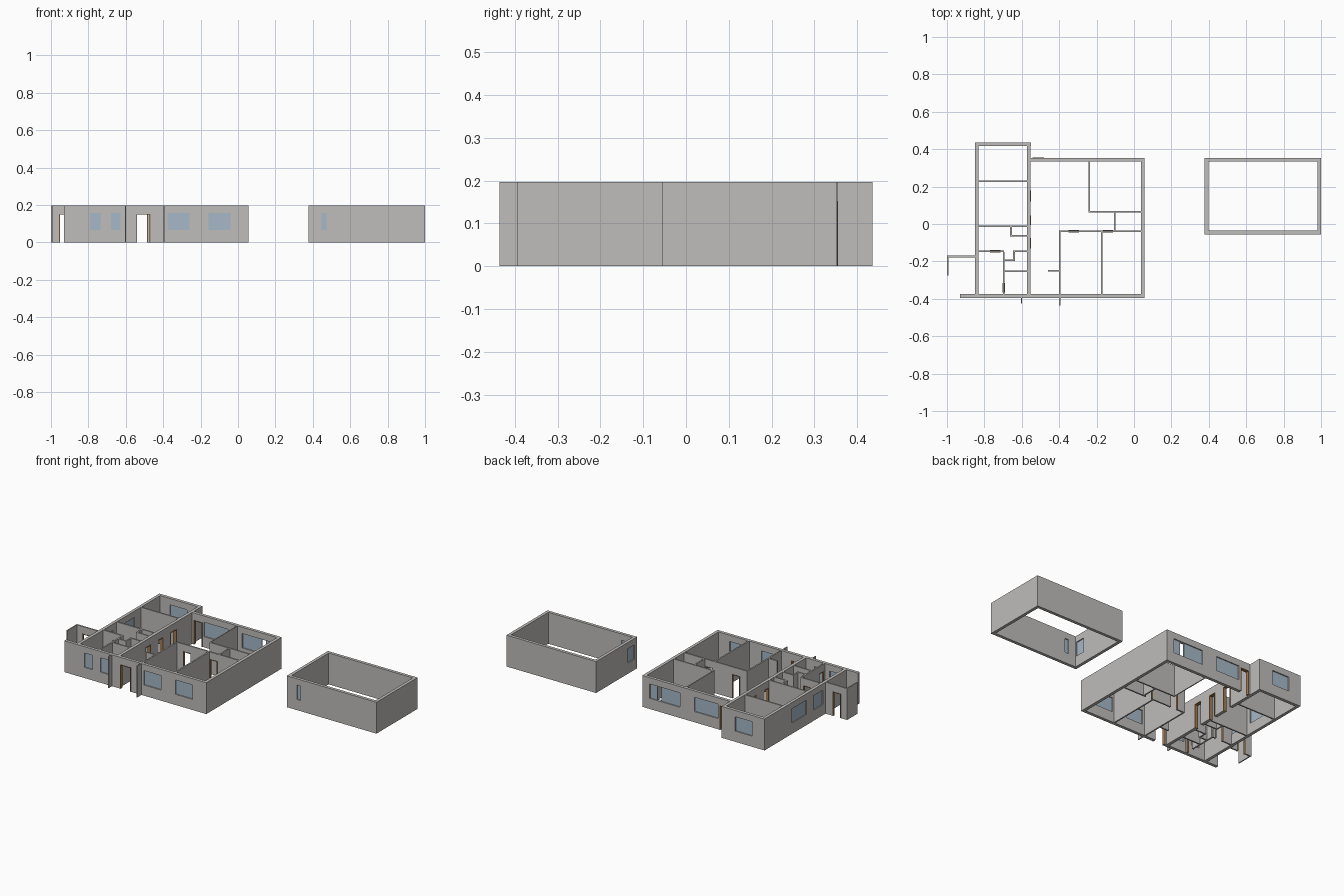
import bpy, bmesh
from mathutils import Vector

cube = bpy.data.objects.get("Cube")
if cube:
    bpy.data.objects.remove(cube, do_unlink=True)

HEIGHT = 0.197
DOOR_TOP = 0.152
SILL, HEAD = 0.067, 0.157
THICK, THIN = 0.019, 0.009


def material(name, rgb):
    mat = bpy.data.materials.new(name)
    mat.use_nodes = True
    mat.diffuse_color = (*rgb, 1)
    node = next(n for n in mat.node_tree.nodes if n.type == "BSDF_PRINCIPLED")
    node.inputs["Base Color"].default_value = (*rgb, 1)
    return mat


PLASTER = material("warm grey plaster", (0.52, 0.51, 0.495))
GLASS = material("pale blue glass", (0.38, 0.48, 0.57))
WOOD = material("brown wood", (0.36, 0.2, 0.09))


def finish(name, bm, mat):
    bmesh.ops.recalc_face_normals(bm, faces=bm.faces)
    mesh = bpy.data.meshes.new(name)
    bm.to_mesh(mesh)
    bm.free()
    mesh.materials.append(mat)
    bpy.context.collection.objects.link(bpy.data.objects.new(name, mesh))


def panel(name, mat, axis, at, start, end, low, high, depth, holes=()):
    """Upright slab along an axis, centred on at, with rectangular holes."""
    def place(u, z):
        near = at - depth / 2
        return (u, near, z) if axis == "x" else (near, u, z)

    us = sorted({start, end, *(v for h in holes for v in h[:2])})
    zs = sorted({low, high, *(v for h in holes for v in h[2:])})
    bm = bmesh.new()
    for u0, u1 in zip(us, us[1:]):
        for z0, z1 in zip(zs, zs[1:]):
            u, z = (u0 + u1) / 2, (z0 + z1) / 2
            if any(h[0] < u < h[1] and h[2] < z < h[3] for h in holes):
                continue
            corners = ((u0, z0), (u1, z0), (u1, z1), (u0, z1))
            bm.faces.new([bm.verts.new(place(*c)) for c in corners])
    bmesh.ops.remove_doubles(bm, verts=bm.verts, dist=1e-5)
    out = bmesh.ops.extrude_face_region(bm, geom=bm.faces[:], use_keep_orig=True)
    push = Vector((0, depth, 0) if axis == "x" else (depth, 0, 0))
    moved = [g for g in out["geom"] if isinstance(g, bmesh.types.BMVert)]
    bmesh.ops.translate(bm, verts=moved, vec=push)
    bmesh.ops.dissolve_limit(bm, angle_limit=0.01, verts=bm.verts, edges=bm.edges)
    finish(name, bm, mat)


def wall(name, axis, at, start, end, depth=THIN, windows=(), doors=()):
    """Wall with glazed windows and wood-lined doorways."""
    holes = [(a, b, SILL, HEAD) for a, b in windows]
    holes += [(a, b, 0, DOOR_TOP) for a, b in doors]
    panel(name, PLASTER, axis, at, start, end, 0, HEIGHT, depth, holes)
    for i, (a, b) in enumerate(windows, 1):
        panel(f"{name}_glass_{i}", GLASS, axis, at, a, b, SILL, HEAD, 0.006)
    for i, (a, b) in enumerate(doors, 1):
        opening = [(a + 0.004, b - 0.004, 0, DOOR_TOP - 0.004)]
        panel(f"{name}_door_frame_{i}", WOOD, axis, at, a, b, 0, DOOR_TOP,
              depth + 0.003, opening)


# House outer walls
wall("house_front_wall", "x", -0.385, -0.93, 0.056, THICK,
     windows=[(-0.79, -0.735), (-0.68, -0.628), (-0.377, -0.26), (-0.158, -0.04)],
     doors=[(-0.543, -0.468)])
wall("house_east_wall", "y", 0.0465, -0.3755, 0.335, THICK)
wall("wing_west_wall", "y", -0.841, -0.3755, 0.416, THICK,
     windows=[(-0.145, -0.05), (0.02, 0.163)])
wall("wing_inner_wall", "y", -0.562, -0.3755, 0.416, THICK,
     doors=[(-0.13, -0.075), (-0.005, 0.045), (0.12, 0.18)])
wall("wing_back_wall", "x", 0.426, -0.851, -0.552, 0.02,
     windows=[(-0.765, -0.647)])

# Rear wall: the wide window leaves a clear gap between its two panes
REAR_Y = 0.344
panel("house_back_wall", PLASTER, "x", REAR_Y, -0.5525, 0.056, 0, HEIGHT, THICK,
      [(-0.205, 0.005, SILL, HEAD), (-0.47, -0.305, SILL, HEAD),
       (-0.543, -0.482, 0, DOOR_TOP)])
for i, (a, b) in enumerate([(-0.205, -0.073), (-0.045, 0.005), (-0.47, -0.305)], 1):
    panel(f"house_back_glass_{i}", GLASS, "x", REAR_Y, a, b, SILL, HEAD, 0.006)
panel("house_back_door_frame", WOOD, "x", REAR_Y, -0.543, -0.482, 0, DOOR_TOP, 0.022,
      [(-0.539, -0.486, 0, DOOR_TOP - 0.004)])

# Side porch and entrance screens
wall("porch_wall", "x", -0.174, -1.0, -0.851, doors=[(-0.956, -0.9)])
wall("porch_screen", "y", -0.9965, -0.275, -0.178, 0.007)
wall("entrance_screen", "y", -0.602, -0.425, -0.394, 0.006)
wall("entrance_side_screen", "y", -0.397, -0.436, -0.394, 0.007)

# Rooms of the west wing
wall("rear_bedroom_wall", "x", 0.228, -0.832, -0.571)
wall("middle_bedroom_wall", "x", -0.012, -0.832, -0.571)
wall("cupboard_side", "y", -0.658, -0.064, -0.016)
wall("cupboard_front", "x", -0.063, -0.662, -0.571)
wall("utility_wall", "x", -0.146, -0.832, -0.695, doors=[(-0.77, -0.715)])
wall("utility_side_wall", "y", -0.697, -0.3755, -0.15, doors=[(-0.365, -0.315)])
wall("shower_back_wall", "x", -0.146, -0.646, -0.571)
wall("shower_side_wall", "y", -0.642, -0.198, -0.15)
wall("shower_front_wall", "x", -0.194, -0.693, -0.646)
wall("store_wall", "x", -0.253, -0.693, -0.571)

# Rooms of the main block
wall("living_room_wall", "y", -0.239, 0.063, 0.335, 0.006)
wall("kitchen_wall", "x", 0.065, -0.242, 0.037)
wall("bathroom_wall", "y", -0.103, -0.035, 0.061)
wall("hall_wall", "x", -0.039, -0.401, 0.037,
     doors=[(-0.35, -0.295), (-0.165, -0.113)])
wall("bedroom_west_wall", "y", -0.397, -0.3755, -0.043)
wall("bedroom_divider", "y", -0.172, -0.3755, -0.043)
wall("hall_stub", "x", -0.25, -0.46, -0.401)

# Detached garage
wall("garage_front_wall", "x", -0.0455, 0.378, 1.0, THICK, windows=[(0.447, 0.473)])
wall("garage_back_wall", "x", 0.3425, 0.378, 1.0, THICK)
wall("garage_west_wall", "y", 0.3875, -0.036, 0.333, THICK, windows=[(-0.03, 0.035)])
wall("garage_east_wall", "y", 0.9905, -0.036, 0.333, THICK)
